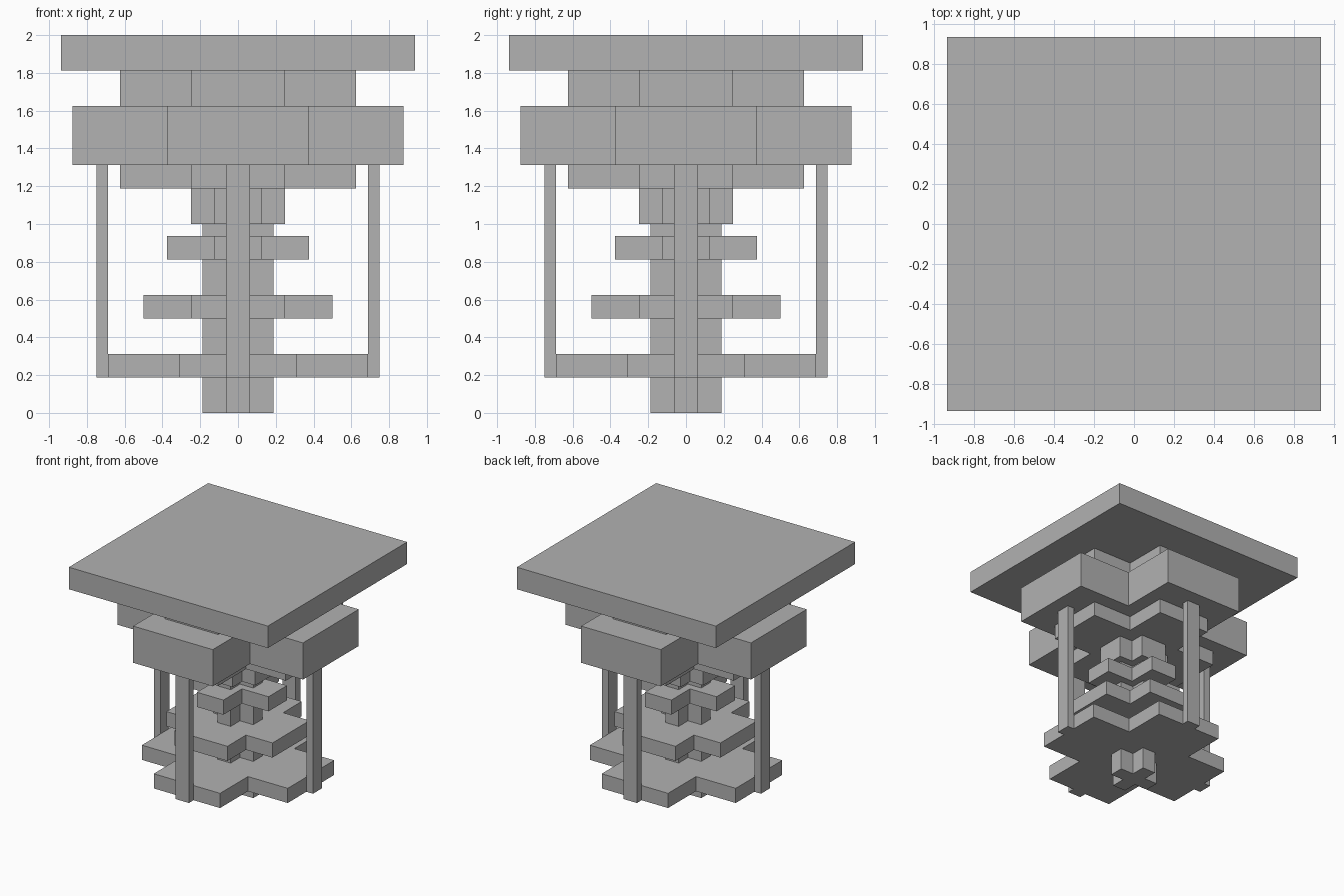
import bpy
import bmesh

if "Cube" in bpy.data.objects:
    bpy.data.objects.remove(bpy.data.objects["Cube"])

U = 1 / 16  # the whole design sits on a sixteenth grid

grey = bpy.data.materials.new("plain_grey")
grey.diffuse_color = (0.445, 0.445, 0.445, 1)
grey.use_nodes = True
grey.node_tree.nodes["Principled BSDF"].inputs["Base Color"].default_value = grey.diffuse_color


def prism(name, outline, z0, z1):
    """Extrude a flat outline from z0 to z1 (all in grid units)."""
    bm = bmesh.new()
    face = bm.faces.new([bm.verts.new((x * U, y * U, z0 * U)) for x, y in outline])
    top = bmesh.ops.extrude_face_region(bm, geom=[face])["geom"]
    verts = [g for g in top if isinstance(g, bmesh.types.BMVert)]
    bmesh.ops.translate(bm, verts=verts, vec=(0, 0, (z1 - z0) * U))
    bmesh.ops.recalc_face_normals(bm, faces=bm.faces)
    mesh = bpy.data.meshes.new(name)
    bm.to_mesh(mesh)
    bm.free()
    mesh.materials.append(grey)
    obj = bpy.data.objects.new(name, mesh)
    bpy.context.collection.objects.link(obj)
    return obj


def box(name, cx, cy, hx, hy, z0, z1):
    corners = [(-1, -1), (1, -1), (1, 1), (-1, 1)]
    return prism(name, [(cx + sx * hx, cy + sy * hy) for sx, sy in corners], z0, z1)


def cross(name, reach, half, z0, z1):
    """Plus-shaped prism: arms reach out from the centre, each 2 * half wide."""
    outline = []
    arm = [(reach, -half), (reach, half), (half, half)]
    for _ in range(4):
        outline += arm
        arm = [(-y, x) for x, y in arm]
    return prism(name, outline, z0, z1)


# Central stem and the plates threaded on it
cross("stem", 3, 1, 0, 19)
cross("lower_plate", 11, 5, 3, 5)
cross("middle_plate", 8, 4, 8, 10)
cross("upper_plate", 6, 2, 13, 15)

# Stepped head
cross("collar", 4, 2, 16, 19)
cross("head_base", 10, 4, 19, 21)
cross("head_block", 14, 6, 21, 26)
cross("head_neck", 10, 4, 26, 29)

# Square top slab
box("top_slab", 0, 0, 15, 15, 29, 32)

# Four posts on the ends of the lower plate's arms
for s, side in ((-1, "a"), (1, "b")):
    box("post_x_" + side, s * 11.5, 0, 0.5, 1, 3, 21)
    box("post_y_" + side, 0, s * 11.5, 1, 0.5, 3, 21)
